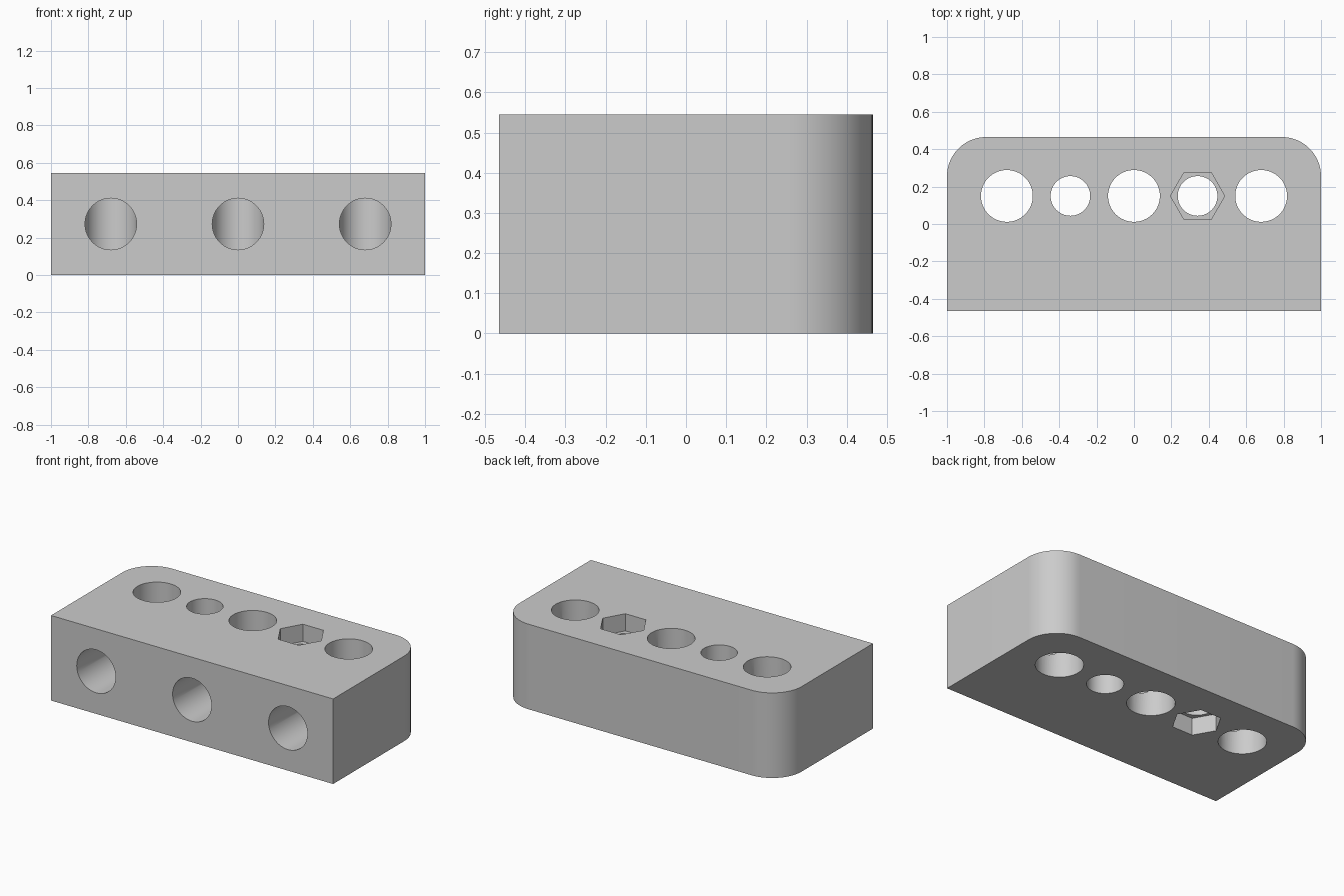
import bpy
import bmesh
from math import cos, sin, pi, radians
from mathutils import Matrix, Vector

cube = bpy.data.objects.get("Cube")
if cube:
    bpy.data.objects.remove(cube, do_unlink=True)

HALF_X, HALF_Y, HEIGHT = 1.0, 0.465, 0.545
CORNER = 0.21
HOLE_Y = 0.15
BIG_R, BOLT_R, NUT_R = 0.1385, 0.106, 0.145
NUT_DEPTH = 0.11
SPACING = 0.34

grey = bpy.data.materials.new("light grey")
grey.use_nodes = True
colour = (0.6, 0.6, 0.6, 1)
grey.diffuse_color = colour
grey.node_tree.nodes["Principled BSDF"].inputs["Base Color"].default_value = colour


def arc(cx, cy, r, start, end, steps):
    return [(cx + r * cos(start + (end - start) * i / steps),
             cy + r * sin(start + (end - start) * i / steps)) for i in range(steps + 1)]


def prism(name, outline, bottom, top, matrix=Matrix()):
    """Extrude a flat outline from bottom to top, then place it."""
    bm = bmesh.new()
    face = bm.faces.new([bm.verts.new((x, y, bottom)) for x, y in outline])
    grown = bmesh.ops.extrude_face_region(bm, geom=[face])["geom"]
    bmesh.ops.translate(bm, vec=Vector((0, 0, top - bottom)),
                        verts=[v for v in grown if isinstance(v, bmesh.types.BMVert)])
    bmesh.ops.transform(bm, matrix=matrix, verts=bm.verts)
    bmesh.ops.recalc_face_normals(bm, faces=bm.faces)
    mesh = bpy.data.meshes.new(name)
    bm.to_mesh(mesh)
    bm.free()
    mesh.materials.append(grey)
    obj = bpy.data.objects.new(name, mesh)
    bpy.context.collection.objects.link(obj)
    return obj


def round_outline(r, sides=64):
    return arc(0, 0, r, 0, 2 * pi, sides)[:-1]


# Block with two rounded rear corners
cx, cy = HALF_X - CORNER, HALF_Y - CORNER
outline = [(-HALF_X, -HALF_Y), (HALF_X, -HALF_Y)]
outline += arc(cx, cy, CORNER, 0, pi / 2, 20)
outline += arc(-cx, cy, CORNER, pi / 2, pi, 20)
block = prism("drilled_block", outline, 0, HEIGHT)

cutters = []

# Three wide vertical holes, each met by a hole from the front
for i in (-1, 0, 1):
    x = 2 * SPACING * i
    cutters.append(prism("wide_hole", round_outline(BIG_R), -0.1, HEIGHT + 0.1,
                         Matrix.Translation((x, HOLE_Y, 0))))
    place = Matrix.Translation((x, HOLE_Y, HEIGHT / 2)) @ Matrix.Rotation(pi / 2, 4, "X")
    cutters.append(prism("front_hole", round_outline(BIG_R - 0.0007), 0, 0.8, place))

# Two bolt holes with hexagonal nut pockets on opposite faces
for side in (-1, 1):
    place = Matrix.Translation((SPACING * side, HOLE_Y, 0))
    cutters.append(prism("bolt_hole", round_outline(BOLT_R), -0.1, HEIGHT + 0.1, place))
    low, high = (HEIGHT - NUT_DEPTH, HEIGHT + 0.1) if side > 0 else (-0.1, NUT_DEPTH)
    cutters.append(prism("nut_pocket", round_outline(NUT_R, 6), low, high, place))

# Cut the holes and keep the finished mesh
for cutter in cutters:
    cutter.hide_render = True
    cut = block.modifiers.new(cutter.name, "BOOLEAN")
    cut.operation = "DIFFERENCE"
    cut.solver = "EXACT"
    cut.object = cutter
bpy.context.view_layer.update()
graph = bpy.context.evaluated_depsgraph_get()
finished = bpy.data.meshes.new_from_object(block.evaluated_get(graph))
block.modifiers.clear()
block.data = finished
for cutter in cutters:
    bpy.data.objects.remove(cutter, do_unlink=True)

# Smooth round walls, crisp edges
for obj in bpy.context.selected_objects:
    obj.select_set(False)
block.select_set(True)
bpy.context.view_layer.objects.active = block
bpy.ops.object.shade_smooth_by_angle(angle=radians(25))
